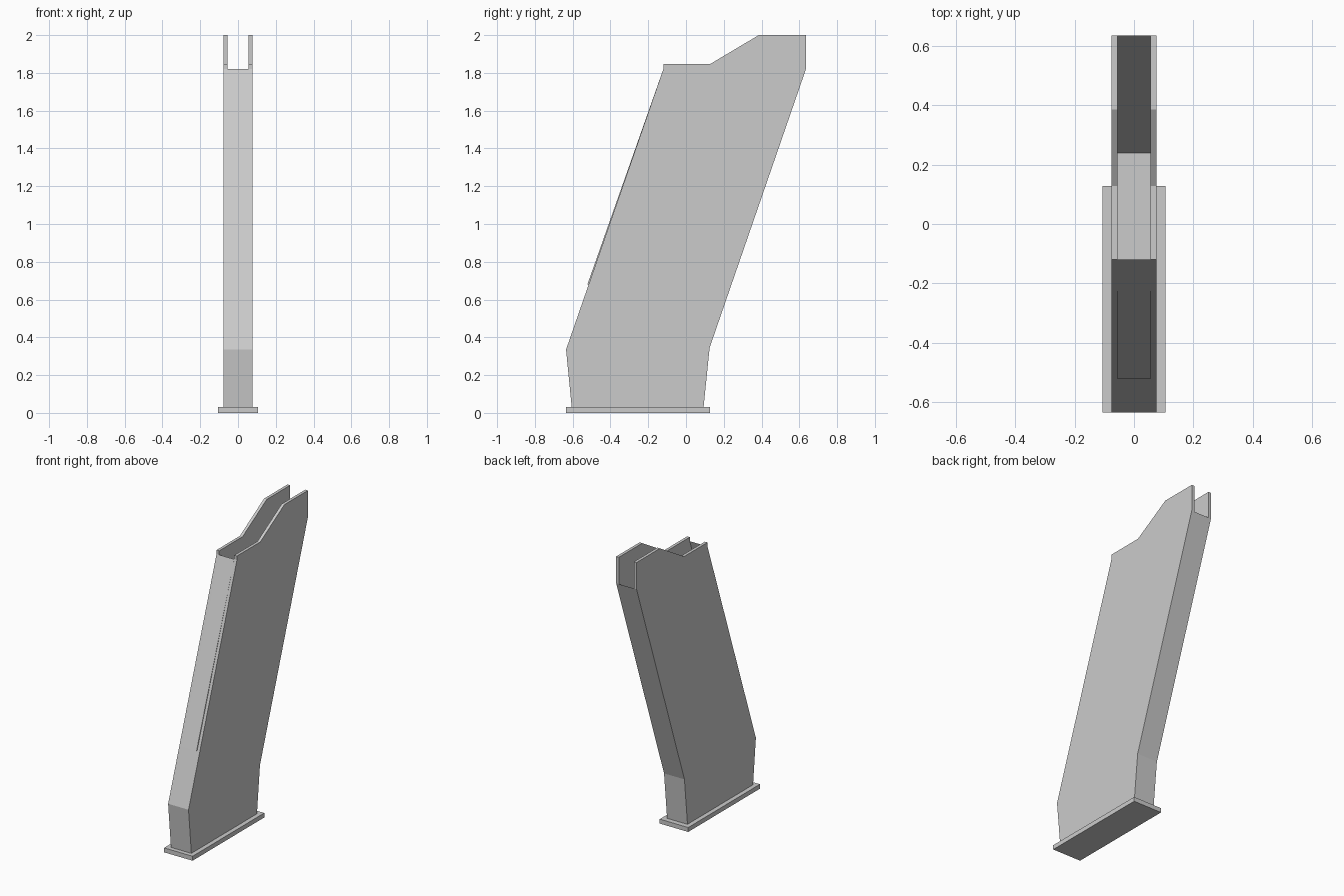
import bpy, bmesh

if "Cube" in bpy.data.objects:
    bpy.data.objects.remove(bpy.data.objects["Cube"])

HALF_OUT, HALF_IN = 0.076, 0.056

# Rim of the open top, front to back, as (y, z)
rim = [(-0.12, 1.82), (-0.12, 1.847), (0.128, 1.847),
       (0.385, 2.0), (0.635, 2.0), (0.635, 1.82)]
outer = [(-0.605, 0.03), (-0.635, 0.335)] + rim + [(0.125, 0.345), (0.093, 0.03)]
cavity = [(-0.522, 0.68)] + rim + [(0.239, 0.68)]


def finish(bm, name):
    bmesh.ops.recalc_face_normals(bm, faces=bm.faces)
    mesh = bpy.data.meshes.new(name)
    bm.to_mesh(mesh)
    bm.free()
    obj = bpy.data.objects.new(name, mesh)
    bpy.context.collection.objects.link(obj)
    return obj


# Slanted sleeve with a hollow, open-topped well
bm = bmesh.new()


def ring(points, x):
    return [bm.verts.new((x, y, z)) for y, z in points]


OL, OR = ring(outer, -HALF_OUT), ring(outer, HALF_OUT)
IL, IR = ring(cavity, -HALF_IN), ring(cavity, HALF_IN)
for side in (OL, OR, IL, IR):
    bm.faces.new(side)

# Wall thickness along the rim on both sides
for o, i in ((OL, IL), (OR, IR)):
    for k in range(len(rim) - 1):
        bm.faces.new((o[k + 2], o[k + 3], i[k + 2], i[k + 1]))

# Lower front, bottom and lower back
for a, b in ((0, 1), (9, 0), (8, 9)):
    bm.faces.new((OL[a], OL[b], OR[b], OR[a]))
# Long front and back slopes, meeting the well at the rim
for low, top, inner in ((1, 2, 1), (8, 7, 6)):
    bm.faces.new((OL[low], OR[low], OR[top], IR[inner], IL[inner], OL[top]))
# Well front, back and floor
for a, b in ((0, 1), (6, 7), (7, 0)):
    bm.faces.new((IL[a], IL[b], IR[b], IR[a]))
finish(bm, "slanted_sleeve")

# Base plate
bm = bmesh.new()
bmesh.ops.create_cube(bm, size=1)
bmesh.ops.scale(bm, vec=(0.212, 0.763, 0.03), verts=bm.verts)
bmesh.ops.translate(bm, vec=(0, -0.2535, 0.015), verts=bm.verts)
finish(bm, "base_plate")
